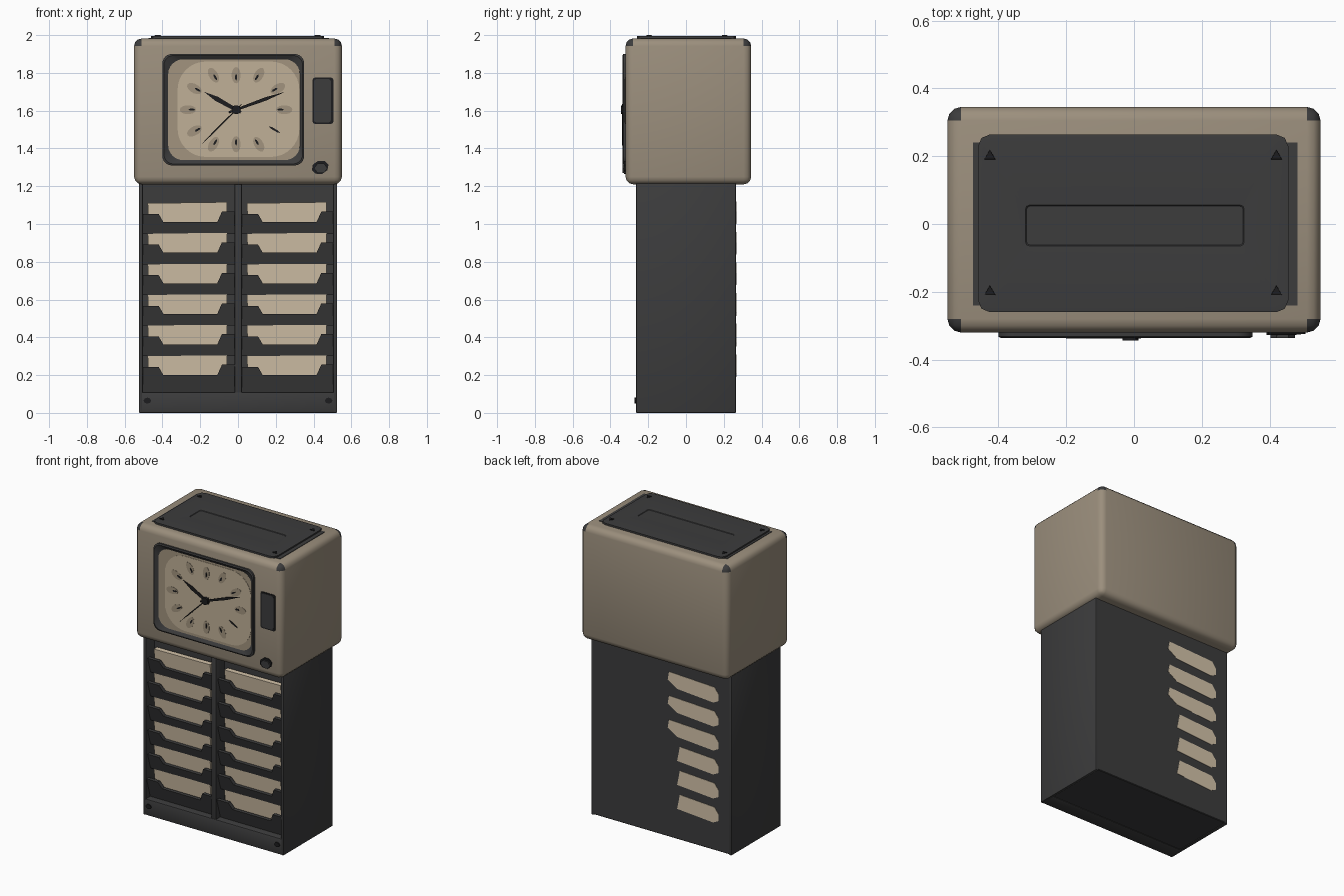
import bpy, bmesh, math
from mathutils import Vector

cube = bpy.data.objects.get("Cube")
if cube:
    bpy.data.objects.remove(cube, do_unlink=True)


def material(name, red, green, blue):
    mat = bpy.data.materials.new(name)
    mat.use_nodes = True
    color = (red, green, blue, 1)
    mat.diffuse_color = color
    node = mat.node_tree.nodes["Principled BSDF"]
    node.inputs["Base Color"].default_value = color
    node.inputs["Roughness"].default_value = 0.6
    return mat


tan = material("tan_case", 0.33, 0.275, 0.205)
charcoal = material("charcoal", 0.045, 0.045, 0.046)
black = material("black", 0.012, 0.012, 0.013)
cream = material("card_cream", 0.66, 0.55, 0.40)
dial_tan = material("dial_tan", 0.36, 0.295, 0.21)
dial_light = material("dial_light", 0.53, 0.435, 0.31)


def finish(bm, name, *mats):
    bmesh.ops.recalc_face_normals(bm, faces=bm.faces)
    mesh = bpy.data.meshes.new(name)
    bm.to_mesh(mesh)
    bm.free()
    for mat in mats:
        mesh.materials.append(mat)
    obj = bpy.data.objects.new(name, mesh)
    bpy.context.collection.objects.link(obj)
    bpy.ops.object.select_all(action='DESELECT')
    obj.select_set(True)
    bpy.context.view_layer.objects.active = obj
    bpy.ops.object.shade_smooth_by_angle(angle=math.radians(35))
    return obj


def box(name, low, high, mat, bevel=0, segments=2, corner_mat=None):
    """Box between two corners; rounded top corners may take a second colour."""
    bm = bmesh.new()
    bmesh.ops.create_cube(bm, size=1)
    low, high = Vector(low), Vector(high)
    for v in bm.verts:
        v.co = (low + high) / 2 + v.co * (high - low)
    if bevel:
        bmesh.ops.bevel(bm, geom=list(bm.edges), offset=bevel, segments=segments,
                        profile=0.5, affect='EDGES')
    bm.normal_update()
    if corner_mat:
        for f in bm.faces:
            if min(abs(f.normal.x), abs(f.normal.y), f.normal.z) > 0.2:
                f.material_index = 1
    return finish(bm, name, mat, *([corner_mat] if corner_mat else []))


def prism(name, outline, front, back, mat, lean=0):
    """Extrude an x-z outline along y; lean tips the top toward the front."""
    bm = bmesh.new()
    base = min(z for x, z in outline)
    loops = [[bm.verts.new((x, y - lean * (z - base), z)) for x, z in outline]
             for y in (front, back)]
    count = len(outline)
    for loop in loops:
        bm.faces.new(loop)
    for i in range(count):
        j = (i + 1) % count
        bm.faces.new((loops[0][i], loops[0][j], loops[1][j], loops[1][i]))
    return finish(bm, name, mat)


def rounded(x0, x1, z0, z1, r, steps=6):
    pts = []
    for q, (cx, cz) in enumerate(((x1 - r, z1 - r), (x0 + r, z1 - r),
                                  (x0 + r, z0 + r), (x1 - r, z0 + r))):
        for s in range(steps + 1):
            a = math.pi / 2 * (q + s / steps)
            pts.append((cx + r * math.cos(a), cz + r * math.sin(a)))
    return pts


def ellipse(cx, cz, rx, rz, turn=0, steps=14):
    pts = []
    for s in range(steps):
        a = math.tau * s / steps
        u, w = rx * math.cos(a), rz * math.sin(a)
        pts.append((cx + u * math.cos(turn) - w * math.sin(turn),
                    cz + u * math.sin(turn) + w * math.cos(turn)))
    return pts


def strip(loops):
    """Skin between successive closed loops of equal length."""
    bm = bmesh.new()
    rings = [[bm.verts.new(p) for p in loop] for loop in loops]
    for a, b in zip(rings, rings[1:]):
        for i in range(len(a)):
            j = (i + 1) % len(a)
            bm.faces.new((a[i], a[j], b[j], b[i]))
    return bm, rings


# Clock head
box("clock_head", (-0.55, -0.32, 1.21), (0.55, 0.345, 1.982), tan, 0.04, 3, charcoal)

# Top plate dipping gently toward the slot
box("plate_gasket", (-0.475, -0.24, 1.975), (0.482, 0.24, 1.985), charcoal)
sections = ((-0.46, 0.455, -0.26, 0.264, 0.035, 1.975),
            (-0.46, 0.455, -0.26, 0.264, 0.035, 1.994),
            (-0.445, 0.44, -0.245, 0.249, 0.03, 1.996),
            (-0.32, 0.325, -0.065, 0.056, 0.012, 1.988),
            (-0.316, 0.321, -0.061, 0.052, 0.01, 1.984))
bm, rings = strip([[(x, y, s[5]) for x, y in rounded(*s[:5], steps=2)] for s in sections])
bm.faces.new(rings[-1])
finish(bm, "top_plate", charcoal)
for x in (-0.425, 0.42):
    for y in (-0.2, 0.2):
        bm = bmesh.new()
        bmesh.ops.create_cone(bm, cap_ends=True, segments=3, radius1=0.022, radius2=0.018, depth=0.02)
        bmesh.ops.translate(bm, verts=bm.verts, vec=(x, y, 1.99))
        finish(bm, "plate_screw", black)

# Bezel ring around the dial
outer = rounded(-0.40, 0.35, 1.31, 1.90, 0.05)
lip = rounded(-0.392, 0.342, 1.318, 1.892, 0.05)
inner = rounded(-0.37, 0.328, 1.338, 1.872, 0.08)
bm, rings = strip([[(x, y, z) for x, z in loop] for loop, y in
                   ((outer, -0.31), (outer, -0.332), (lip, -0.336), (inner, -0.322))])
finish(bm, "bezel", charcoal)

# Dial with a pale centre, worn numeral patches and ticks
cx, cz = -0.01, 1.605
prism("dial", inner, -0.3225, -0.31, dial_tan)
prism("dial_centre", rounded(-0.32, 0.325, 1.355, 1.86, 0.15, 8), -0.3245, -0.316, dial_light)
for hour in range(12):
    a = math.pi / 2 - math.tau * hour / 12
    c, s = math.cos(a), math.sin(a)
    reach = 0.27 / max(abs(c), abs(s) * 1.3)
    reach = min(reach, 0.255)
    if hour != 4:
        prism("numeral_patch", ellipse(cx + reach * c, cz + reach * s * 0.88, 0.043, 0.024, a),
              -0.326, -0.32, dial_tan)
    tick = reach * 0.92
    long = 0.036 if hour == 4 else 0.018
    prism("hour_tick", ellipse(cx + tick * c, cz + tick * s * 0.9, long, 0.006, a, 6),
          -0.3275, -0.32, black)


# Hands
def hand(name, tip_x, tip_z, width, front):
    d = Vector((tip_x - cx, tip_z - cz))
    n = Vector((-d.y, d.x)).normalized() * width
    tail, mid, c = d * -0.15, d * 0.6, Vector((cx, cz))
    pts = [c + tail + n * 0.6, c + tail - n * 0.6, c + mid - n, c + d, c + mid + n]
    prism(name, [tuple(p) for p in pts], front, front + 0.003, black)


hand("hour_hand", -0.18, 1.70, 0.013, -0.332)
hand("minute_hand", 0.25, 1.70, 0.009, -0.335)
hand("second_hand", -0.20, 1.415, 0.004, -0.338)
prism("hand_hub", ellipse(cx, cz, 0.024, 0.024), -0.344, -0.32, black)

# Side window and key knob on the head
prism("date_window_frame", rounded(0.395, 0.505, 1.53, 1.775, 0.012, 2), -0.324, -0.31, black)
prism("date_window", rounded(0.402, 0.492, 1.538, 1.767, 0.012, 2), -0.326, -0.31, charcoal)
prism("key_knob_base", ellipse(0.435, 1.30, 0.046, 0.036, 0.3, 8), -0.327, -0.31, black)
prism("key_knob", ellipse(0.438, 1.295, 0.036, 0.028, 0, 6), -0.336, -0.31, charcoal)

# Card rack shell
box("rack_back", (-0.515, -0.17, 0.005), (0.515, 0.265, 1.22), charcoal, 0.004, 1)
for side in (-1, 1):
    edges = sorted((side * 0.525, side * 0.503))
    box("rack_side", (edges[0], -0.265, 0), (edges[1], 0.265, 1.22), charcoal, 0.006)
box("rack_divider", (-0.018, -0.262, 0.1), (0.02, -0.16, 1.22), charcoal, 0.005)
box("base_bar", (-0.522, -0.265, 0), (0.522, -0.16, 0.11), charcoal, 0.008)
for x in (-0.48, 0.48):
    prism("base_bolt", ellipse(x, 0.065, 0.02, 0.016, 0, 8), -0.272, -0.25, black)

# Twelve notched pockets with their cards
left_card, right_card, left_lip, right_lip = -0.475, -0.06, -0.505, -0.017
for row in range(6):
    notch = 0.2 + 0.162 * row
    low = 0.1 if row == 0 else notch - 0.062
    high = notch + 0.055
    for shift, label in ((0, "right"), (0.526, "left")):
        a, b = left_lip + shift, right_lip + shift
        m, n = left_card + shift, right_card + shift
        prism(label + "_card", [(m, notch - 0.03), (n, notch - 0.03), (n + 0.003, notch + 0.106),
                                (m - 0.003, notch + 0.1)], -0.2, -0.165, cream, 0.12)
        prism(label + "_pocket", [(a, low), (b, low), (b, high), (n - 0.025, high),
                                  (n - 0.05, notch), (m + 0.08, notch), (m + 0.055, high - 0.012),
                                  (a, high - 0.012)], -0.215, -0.19, charcoal, 0.3)

    # Cards showing through the back panel
    wide = 0.08 if row < 3 else 0
    prism("back_card_patch", [(-0.43, notch + 0.01), (-0.39, notch - 0.01), (-0.12, notch + 0.01),
                              (-0.05 - wide, notch + 0.055), (-0.06 - wide, notch + 0.11),
                              (-0.40, notch + 0.095), (-0.43, notch + 0.055)],
          0.26, 0.267, cream)
